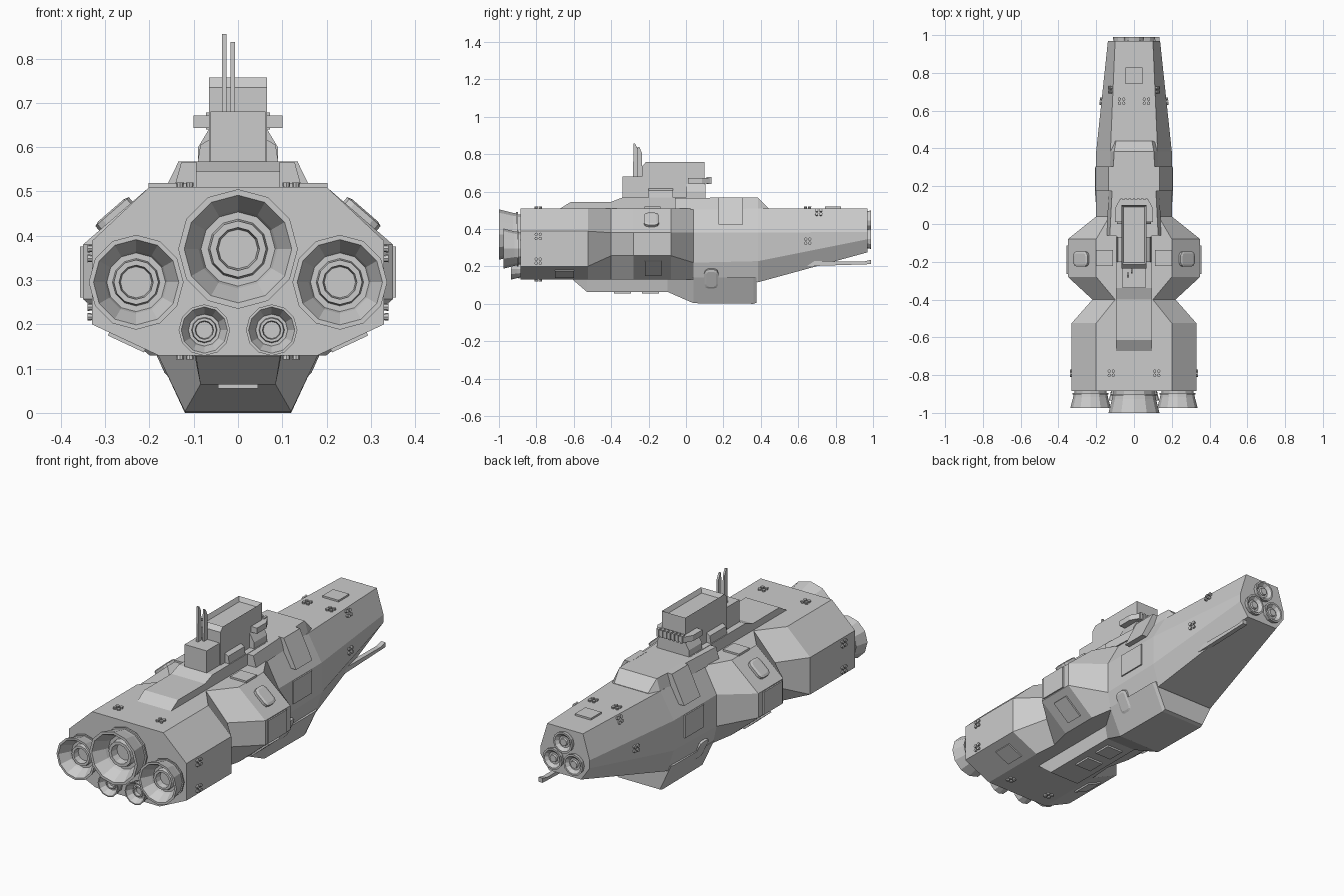
import bpy, bmesh, math
from mathutils import Vector, Matrix

if "Cube" in bpy.data.objects:
    bpy.data.objects.remove(bpy.data.objects["Cube"])


def finish(bm, name):
    bmesh.ops.recalc_face_normals(bm, faces=bm.faces)
    me = bpy.data.meshes.new(name)
    bm.to_mesh(me)
    bm.free()
    ob = bpy.data.objects.new(name, me)
    bpy.context.collection.objects.link(ob)
    return ob


def loft(name, sections):
    """Skin symmetric rings; each section is (y, [(half_x, z), ... top to bottom])."""
    bm = bmesh.new()
    rings = []
    for y, half in sections:
        pts = half + [(-x, z) for x, z in reversed(half)]
        rings.append([bm.verts.new((x, y, z)) for x, z in pts])
    n = len(rings[0])
    for a, b in zip(rings, rings[1:]):
        for i in range(n):
            j = (i + 1) % n
            bm.faces.new((a[i], a[j], b[j], b[i]))
    bm.faces.new(rings[0])
    bm.faces.new(rings[-1])
    return finish(bm, name)


def prism(name, pts, x0, x1):
    """Extrude a (y, z) side profile from x0 to x1."""
    bm = bmesh.new()
    f = bm.faces.new([bm.verts.new((x0, y, z)) for y, z in pts])
    g = bmesh.ops.extrude_face_region(bm, geom=[f])
    bmesh.ops.translate(bm, vec=(x1 - x0, 0, 0), verts=[v for v in g["geom"] if isinstance(v, bmesh.types.BMVert)])
    return finish(bm, name)


def box(name, x, y, z):
    return prism(name, [(y[0], z[0]), (y[1], z[0]), (y[1], z[1]), (y[0], z[1])], *x)


def turned(name, loc, profile, sides=12, facing=-1):
    """Revolve an (along, radius) profile about the y axis, closing the last ring."""
    bm = bmesh.new()
    rings = [[bm.verts.new((loc[0] + r * math.sin(2 * math.pi * i / sides), loc[1] + facing * d,
                            loc[2] + r * math.cos(2 * math.pi * i / sides))) for i in range(sides)]
             for d, r in profile]
    for a, b in zip(rings, rings[1:]):
        for i in range(sides):
            j = (i + 1) % sides
            bm.faces.new((a[i], a[j], b[j], b[i]))
    bm.faces.new(rings[0])
    bm.faces.new(rings[-1])
    return finish(bm, name)


def frame(c, n):
    n = Vector(n).normalized()
    u = (Vector((0, 1, 0)) - n * n.y).normalized()
    m = Matrix((u, n.cross(u), n)).transposed().to_4x4()
    m.translation = c
    return m


def sides_of(c, n, mirror):
    return [1, -1] if mirror else [1]


def panel(name, c, n, w, h, t=0.016, cut=0.0, mirror=True):
    """Plate lying on the hull: w along the ship, h across, corners chamfered by cut."""
    for s in sides_of(c, n, mirror):
        bm = bmesh.new()
        bmesh.ops.create_cube(bm, size=1)
        bmesh.ops.scale(bm, vec=(w, h, t), verts=bm.verts)
        if cut:
            e = [e for e in bm.edges if abs(e.verts[0].co.z - e.verts[1].co.z) > t / 2]
            bmesh.ops.bevel(bm, geom=e, offset=cut, segments=2, affect='EDGES', profile=0.5)
            top = [f for f in bm.faces if f.normal.z > 0.9]
            bmesh.ops.inset_region(bm, faces=top, thickness=0.012)
            bmesh.ops.translate(bm, vec=(0, 0, 0.004), verts=top[0].verts)
        bm.transform(frame((c[0] * s, c[1], c[2]), (n[0] * s, n[1], n[2])))
        finish(bm, name)


def thrusters(c, n, mirror=True):
    """Cluster of four tiny nozzles."""
    for s in sides_of(c, n, mirror):
        bm = bmesh.new()
        for i in (-1, 1):
            for j in (-1, 1):
                bmesh.ops.create_cone(bm, cap_ends=True, segments=8, radius1=0.007, radius2=0.009, depth=0.016,
                                      matrix=Matrix.Translation((i * 0.011, j * 0.011, 0.002)))
        bm.transform(frame((c[0] * s, c[1], c[2]), (n[0] * s, n[1], n[2])))
        finish(bm, "thruster_cluster")


# Main hull: rear block, waist, side pods, forward body and nose
rear = [(.2, .51), (.33, .388), (.33, .2), (.18, .13)]
pod = [(.2, .51), (.35, .38), (.35, .257), (.2, .13)]
loft("hull", [(-.885, rear), (-.525, rear),
              (-.40, [(.1, .51), (.22, .38), (.22, .257), (.17, .13)]),
              (-.28, pod), (-.08, pod),
              (.04, [(.13, .51), (.2, .38), (.2, .22), (.18, .13)]),
              (.385, [(.125, .51), (.2, .38), (.2, .228), (.165, .115)]),
              (.97, [(.1, .51), (.138, .385), (.138, .345), (.09, .275)])])

# Belly strip and deep keel
loft("belly_keel", [(-.605, [(.1, .14), (.095, .128)]), (-.53, [(.1, .14), (.085, .064)]),
                    (-.1, [(.1, .14), (.085, .064)]), (.04, [(.185, .14), (.12, .003)]),
                    (.36, [(.185, .14), (.12, 0)]), (.378, [(.18, .14), (.118, .006)])])

# Deck blocks under the tower
prism("aft_deck", [(-.68, .505), (-.615, .545), (-.4, .545), (-.34, .568), (.1, .568), (.1, .505)], -.095, .095)
loft("forward_deck", [(-.06, [(.128, .566), (.145, .505)]), (.385, [(.105, .568), (.125, .505)]),
                      (.44, [(.095, .512), (.11, .505)])])
for s in (-1, 1):
    prism("deck_saddle_plate", [(.175, .42), (.305, .42), (.305, .568), (.175, .568)], s * .1, s * .135)
    bm = bmesh.new()
    quad = [bm.verts.new((s * x, .175, z)) for x, z in ((.1, .568), (.134, .568), (.204, .425), (.17, .425))]
    g = bmesh.ops.extrude_face_region(bm, geom=[bm.faces.new(quad)])
    bmesh.ops.translate(bm, vec=(0, .13, 0), verts=[v for v in g["geom"] if isinstance(v, bmesh.types.BMVert)])
    finish(bm, "deck_side_plate")

# Command tower with recessed roof, rear step, footings and bridge wings
tower = prism("tower", [(-.235, .56), (.1, .56), (.1, .757), (-.215, .757), (-.235, .735)], -.066, .066)
bm = bmesh.new()
bm.from_mesh(tower.data)
bm.normal_update()
roof = [f for f in bm.faces if f.normal.z > .99]
bmesh.ops.inset_region(bm, faces=roof, thickness=.016)
bmesh.ops.translate(bm, vec=(0, 0, -.022), verts=roof[0].verts)
bm.to_mesh(tower.data)
bm.free()
box("tower_rear_step", (-.062, .062), (-.34, -.23), (.56, .68))
loft("tower_footing", [(-.2, [(.06, .62), (.085, .605), (.092, .56)]), (-.07, [(.06, .62), (.085, .605), (.092, .56)])])
loft("tower_front_base", [(0, [(.066, .64), (.09, .6), (.09, .56)]), (.105, [(.066, .64), (.09, .6), (.09, .56)])])
loft("bridge_platform", [(.01, [(.1, .672), (.1, .643)]), (.085, [(.1, .672), (.1, .643)]),
                         (.13, [(.075, .672), (.075, .643)])])
for i in range(-3, 4):
    box("bridge_post", (i * .022 - .006, i * .022 + .006), (.11, .135), (.64, .678))

# Antenna masts
for x, y, top in ((-.031, -.27, .856), (-.012, -.248, .838)):
    prism("antenna", [(y - .014, .67), (y + .014, .67), (y + .012, top - .03), (y - .002, top), (y - .01, top)],
          x - .005, x + .005)

# Main engines
bell = [(-.02, .8), (.12, .8), (.12, .9), (.2, .9), (.2, .84), (.35, .86), (1, 1), (1, .9), (.45, .66), (.3, .62),
        (.3, .5), (.55, .47), (.55, .36), (.2, .33)]
for x, z, r, d in ((0, .37, .135, .115), (-.23, .295, .107, .09), (.23, .295, .107, .09),
                   (-.076, .187, .058, .05), (.076, .187, .058, .05)):
    turned("main_engine", (x, -.885, z), [(a * d, b * r) for a, b in bell], 12)

# Nose engines
for x, z in ((0, .445), (-.058, .347), (.058, .347)):
    turned("nose_engine", (x, .965, z), [(-.01, .048), (.025, .054), (.025, .045), (.01, .03), (.01, .02), (.02, .018),
                                         (.02, .01)], 12, 1)

# Long gun blade slung beneath the right of the nose
prism("gun_blade", [(.52, .197), (.99, .212), (.99, .235), (.95, .226), (.7, .228), (.52, .245)], .112, .136)
box("gun_mount", (.09, .13), (.53, .64), (.195, .25))
turned("gun_pivot", (.124, .6, .218), [(0, .02), (.04, .02)], 8)

# Hull panels and hatches
slope, under = (.13, 0, .15), (.127, 0, -.15)
panel("pod_side_panel", (.349, -.19, .318), (1, 0, 0), .15, .115)
panel("pod_slope_hatch", (.277, -.185, .446), slope, .08, .1, .022, .022)
panel("pod_top_panel", (.157, -.18, .511), (0, 0, 1), .085, .09)
panel("pod_under_panel", (.275, -.175, .193), under, .09, .12)
panel("body_side_panel", (.199, .225, .318), (1, 0, 0), .15, .115)
panel("keel_hatch", (.162, .135, .14), (.2, 0, -.09), .075, .11, .04, .022)
panel("rear_under_panel", (.25, -.65, .163), (.07, 0, -.15), .1, .09)
panel("nose_top_panel", (0, .785, .511), (0, 0, 1), .085, .09, mirror=False)
panel("belly_panel", (0, -.34, .063), (0, 0, -1), .09, .09, mirror=False)
panel("belly_panel", (0, -.19, .063), (0, 0, -1), .09, .09, mirror=False)

# Manoeuvring thruster clusters
for c, n in (((.12, -.79, .51), (0, 0, 1)), ((.33, -.79, .36), (1, 0, 0)), ((.33, -.79, .228), (1, 0, 0)),
             ((.12, -.79, .13), (0, 0, -1)), ((.066, .65, .51), (0, 0, 1)), ((.122, .71, .488), (.13, 0, .05)),
             ((.172, .65, .335), (1, .1, 0))):
    thrusters(c, n)
